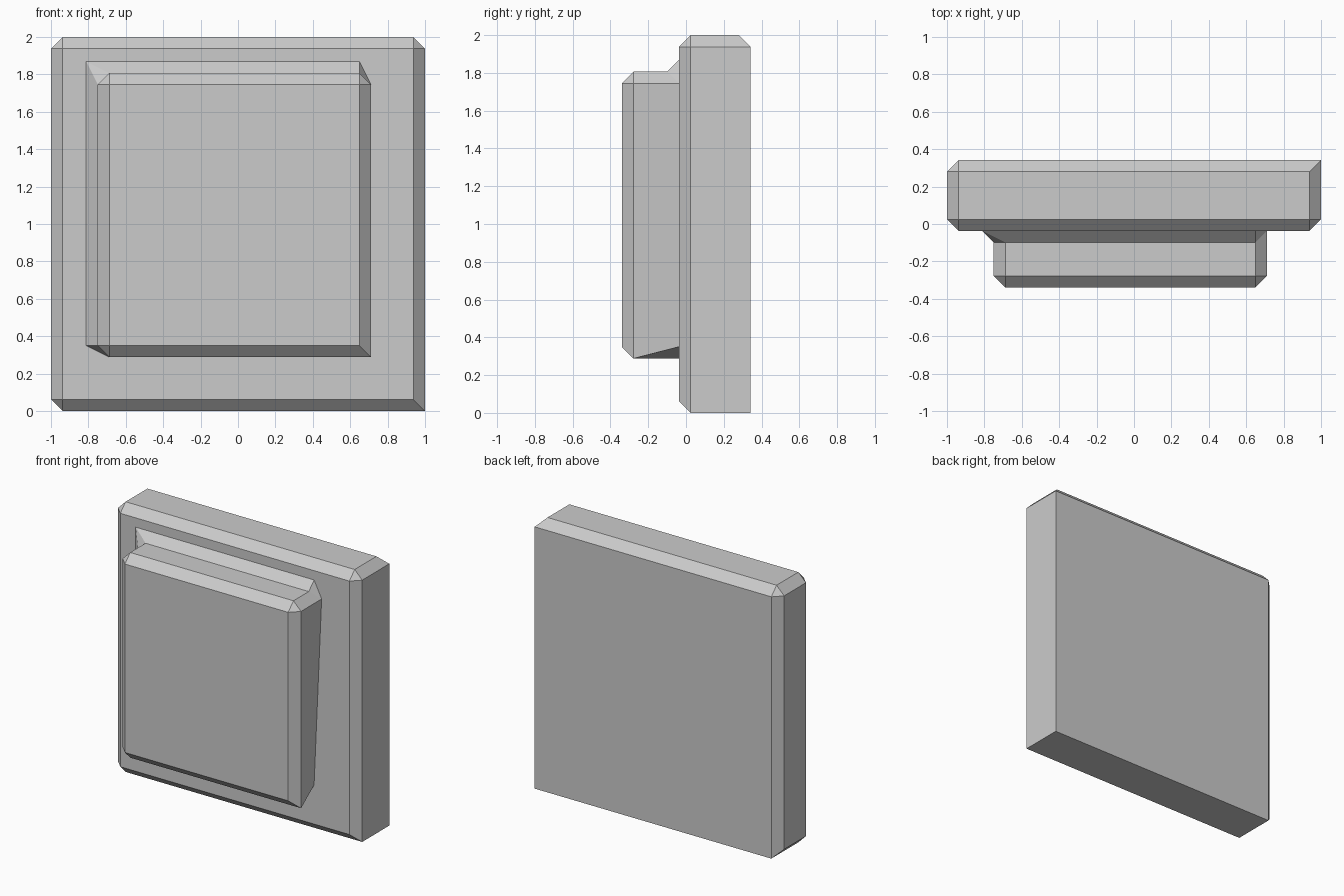
import bpy, bmesh
from mathutils import Vector

if "Cube" in bpy.data.objects:
    bpy.data.objects.remove(bpy.data.objects["Cube"])

B = 0.062          # chamfer width
FRONT = -0.037     # front plane of the plate


def chamfered_box(lo, hi, sharp):
    """Box between two corners; every edge is chamfered unless sharp(side) is true."""
    lo, hi = Vector(lo), Vector(hi)
    mid, size = (lo + hi) / 2, hi - lo
    bm = bmesh.new()
    bmesh.ops.create_cube(bm, size=1)
    for v in bm.verts:
        v.co = mid + Vector(c * s for c, s in zip(v.co, size))
    edges = []
    for e in bm.edges:
        m = (e.verts[0].co + e.verts[1].co) / 2 - mid
        side = tuple(0 if abs(c) < 1e-4 else (1 if c > 0 else -1) for c in m)
        if not sharp(side):
            edges.append(e)
    bmesh.ops.bevel(bm, geom=edges, offset=B, offset_type='OFFSET', segments=1,
                    profile=0.5, affect='EDGES', clamp_overlap=False)
    return bm


def finish(bm, name):
    bmesh.ops.recalc_face_normals(bm, faces=bm.faces[:])
    mesh = bpy.data.meshes.new(name)
    bm.to_mesh(mesh)
    bm.free()
    obj = bpy.data.objects.new(name, mesh)
    bpy.context.collection.objects.link(obj)


# Back plate: the edges between right, back and bottom stay sharp
plate = chamfered_box((-1, FRONT, 0), (1, 0.342, 2),
                      lambda s: s in {(1, 1, 0), (1, 0, -1), (0, 1, -1)})
finish(plate, "back_plate")

# Raised panel: open at the back, sharp at the lower right
X0, X1, Z0, Z1 = -0.75, 0.711, 0.288, 1.807
panel = chamfered_box((X0, -0.34, Z0), (X1, FRONT, Z1),
                      lambda s: s[1] == 1 or s == (1, 0, -1))
back = [f for f in panel.faces if all(abs(v.co.y - FRONT) < 1e-4 for v in f.verts)]
bmesh.ops.delete(panel, geom=back, context='FACES_ONLY')
panel.verts.ensure_lookup_table()


def base_vert(x, z):
    target = Vector((x, FRONT, z))
    return min(panel.verts, key=lambda v: (v.co - target).length)


top_l, top_r = base_vert(X0 + B, Z1), base_vert(X1 - B, Z1)
left_t, left_b = base_vert(X0, Z1 - B), base_vert(X0, Z0 + B)
right_t, bottom_l = base_vert(X1, Z1 - B), base_vert(X0 + B, Z0)
base_vert(X1, Z0).co = (X1 - B, FRONT, Z0 + B)
for v in (top_l, top_r, left_t, left_b):
    v.co.y = FRONT - B

# Sloped skirt joining the panel's top and left sides to the plate
out_tl = panel.verts.new((X0 + B, FRONT, Z1 + B))
out_tr = panel.verts.new((X1 - B, FRONT, Z1 + B))
out_lt = panel.verts.new((X0 - B, FRONT, Z1 - B))
out_lb = panel.verts.new((X0 - B, FRONT, Z0 + B))
corner = panel.verts.new((X0 - B, FRONT, Z1 + B))
for loop in ((top_l, top_r, out_tr, out_tl), (left_t, left_b, out_lb, out_lt),
             (top_l, out_tl, corner), (left_t, corner, out_lt), (top_l, corner, left_t),
             (top_r, right_t, out_tr), (left_b, bottom_l, out_lb)):
    panel.faces.new(loop)
finish(panel, "raised_panel")
